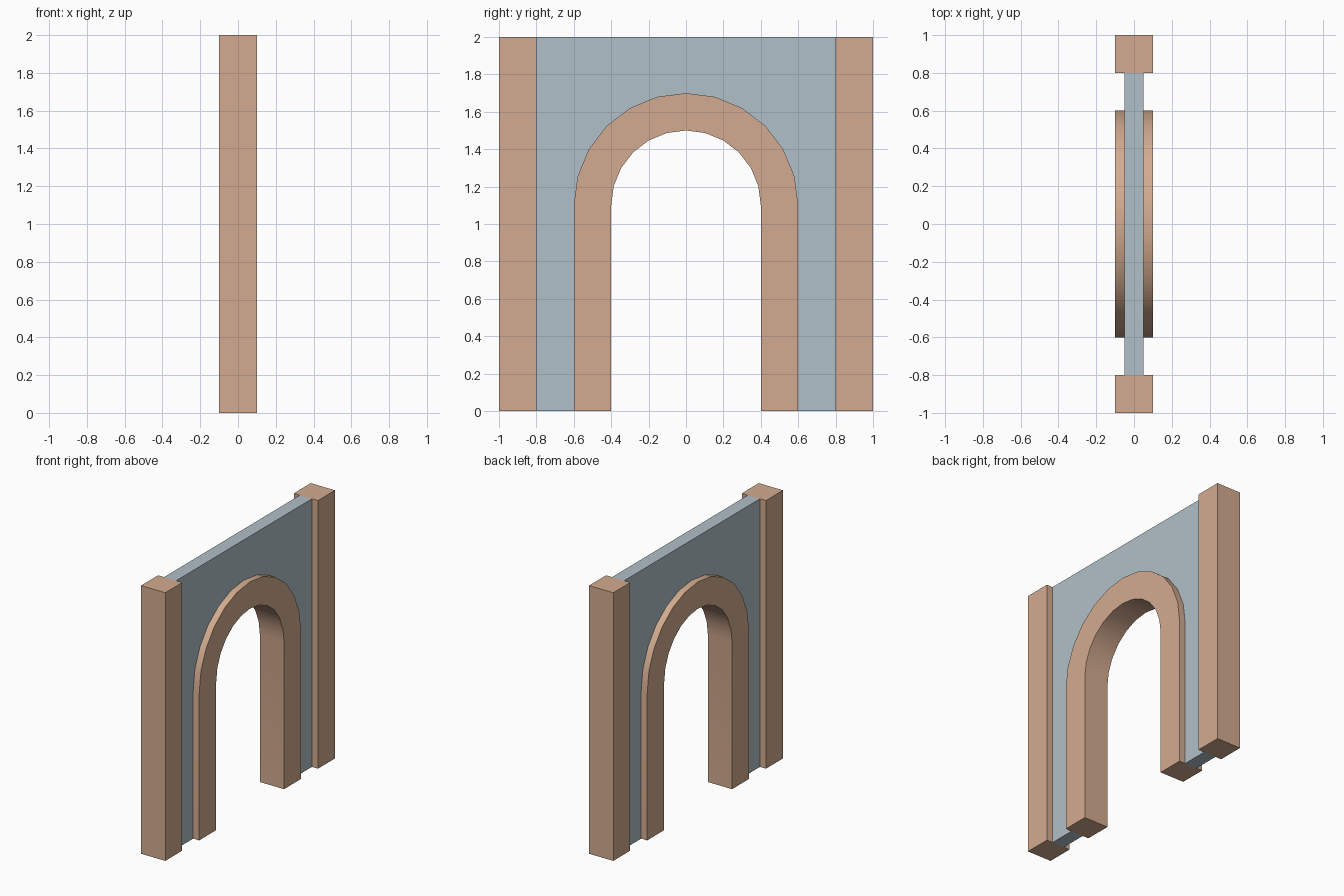
import bpy, bmesh
from math import sin, cos, pi

if "Cube" in bpy.data.objects:
    bpy.data.objects.remove(bpy.data.objects["Cube"])

SPRING_Z, OUTER_R, INNER_R, SEGMENTS = 1.1, 0.6, 0.4, 12


def material(name, rgb):
    mat = bpy.data.materials.new(name)
    mat.diffuse_color = (*rgb, 1)
    mat.use_nodes = True
    mat.node_tree.nodes["Principled BSDF"].inputs["Base Color"].default_value = mat.diffuse_color
    return mat


tan = material("tan_stone", (0.65, 0.41, 0.28))
grey_blue = material("grey_blue_wall", (0.44, 0.53, 0.58))


def arch_path(radius):
    """Straight leg, half circle, straight leg in the YZ plane."""
    curve = [(-radius * cos(pi * i / SEGMENTS), SPRING_Z + radius * sin(pi * i / SEGMENTS))
             for i in range(SEGMENTS + 1)]
    return [(-radius, 0)] + curve + [(radius, 0)]


def extrude_profile(name, polygons, half_depth, mat):
    """Extrude flat YZ polygons symmetrically along X."""
    bm = bmesh.new()
    for poly in polygons:
        bm.faces.new([bm.verts.new((-half_depth, y, z)) for y, z in poly])
    bmesh.ops.remove_doubles(bm, verts=bm.verts, dist=1e-5)
    res = bmesh.ops.extrude_face_region(bm, geom=bm.faces[:], use_keep_orig=True)
    moved = [g for g in res["geom"] if isinstance(g, bmesh.types.BMVert)]
    bmesh.ops.translate(bm, verts=moved, vec=(2 * half_depth, 0, 0))
    bmesh.ops.recalc_face_normals(bm, faces=bm.faces)
    mesh = bpy.data.meshes.new(name)
    bm.to_mesh(mesh)
    bm.free()
    mesh.materials.append(mat)
    obj = bpy.data.objects.new(name, mesh)
    bpy.context.collection.objects.link(obj)
    return obj


# Square posts at both ends
for side, name in ((-1, "left_post"), (1, "right_post")):
    a, b = side * 0.8, side * 1.0
    extrude_profile(name, [[(a, 0), (b, 0), (b, 2), (a, 2)]], 0.1, tan)

# Thin wall panel with the arch opening
outer, inner = arch_path(OUTER_R), arch_path(INNER_R)
extrude_profile("wall_panel", [[(-0.8, 0)] + outer + [(0.8, 0), (0.8, 2), (-0.8, 2)]],
                0.05, grey_blue)

# Raised arch surround, built as a strip of quads
strip = [[outer[i], outer[i + 1], inner[i + 1], inner[i]] for i in range(len(outer) - 1)]
arch = extrude_profile("arch_surround", strip, 0.1, tan)
bpy.context.view_layer.objects.active = arch
arch.select_set(True)
bpy.ops.object.shade_smooth_by_angle(angle=pi / 6)
